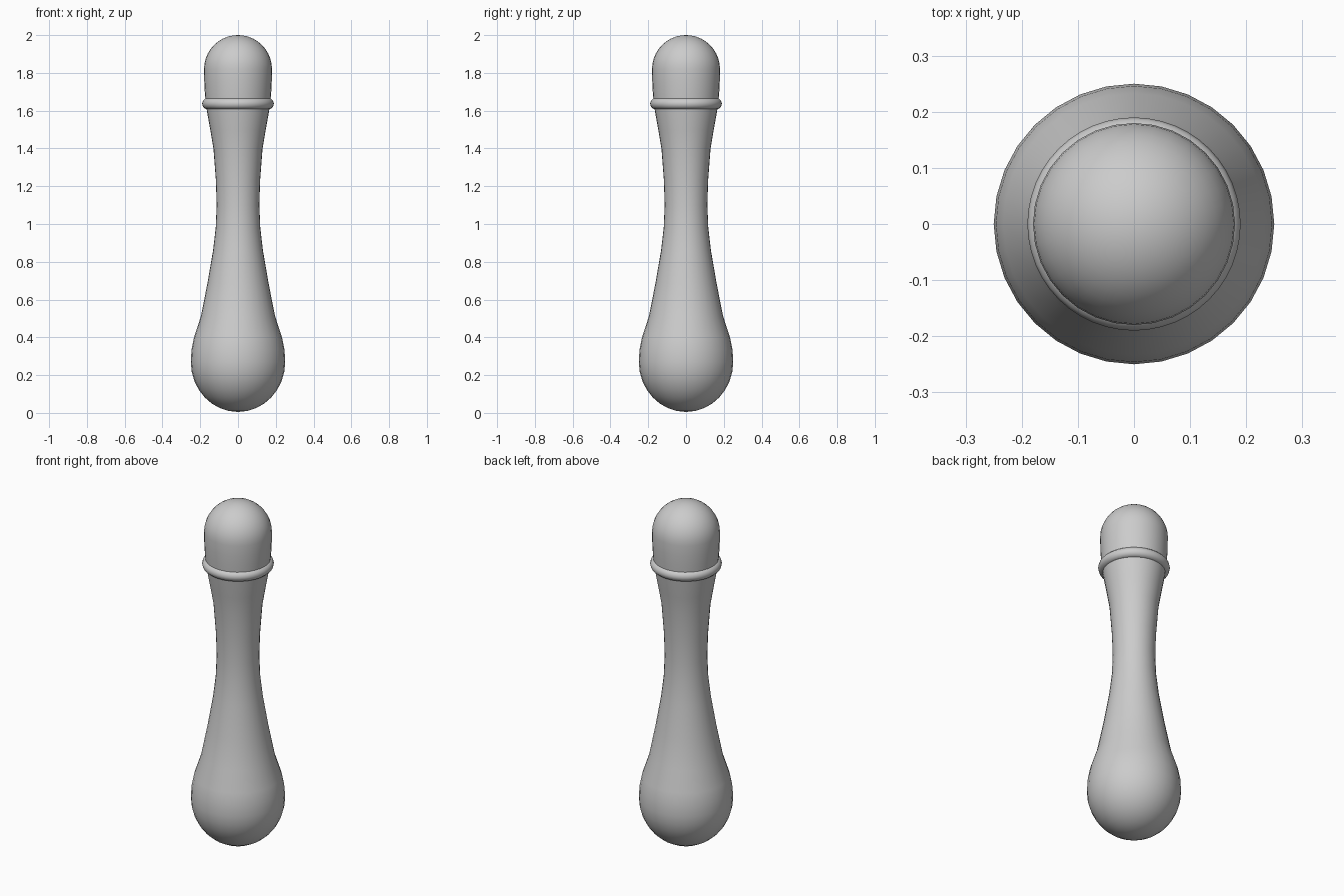
import bpy, bmesh, math

if "Cube" in bpy.data.objects:
    bpy.data.objects.remove(bpy.data.objects["Cube"])


def lathe(name, profile, sides):
    """Spin a (radius, z) profile about the z axis; radius 0 makes a pole."""
    bm = bmesh.new()
    rings = []
    for r, z in profile:
        if r < 1e-6:
            rings.append([bm.verts.new((0, 0, z))] * sides)
        else:
            rings.append([bm.verts.new((r * math.cos(2 * math.pi * i / sides),
                                        r * math.sin(2 * math.pi * i / sides), z))
                          for i in range(sides)])
    for a, b in zip(rings, rings[1:]):
        for i in range(sides):
            j = (i + 1) % sides
            bm.faces.new(list(dict.fromkeys((a[i], a[j], b[j], b[i]))))
    bmesh.ops.recalc_face_normals(bm, faces=bm.faces)
    for f in bm.faces:
        f.smooth = True
    mesh = bpy.data.meshes.new(name)
    bm.to_mesh(mesh)
    bm.free()
    obj = bpy.data.objects.new(name, mesh)
    bpy.context.collection.objects.link(obj)
    return obj


# Handle: rounded bulb at the bottom, narrow waist, flare up to the collar
bulb = [(0.25 * math.sin(math.pi / 2 * i / 8),
         0.27 - 0.265 * math.cos(math.pi / 2 * i / 8)) for i in range(9)]
shaft = [(0.246, 0.335), (0.233, 0.4), (0.197, 0.51), (0.163, 0.68),
         (0.132, 0.86), (0.118, 0.98), (0.113, 1.1), (0.117, 1.23),
         (0.130, 1.4), (0.147, 1.5), (0.165, 1.6), (0.171, 1.64)]
lathe("handle", bulb + shaft, 32)

# Domed head above the collar
dome = [(0.18 * math.cos(math.pi / 2 * i / 10),
         1.82 + 0.18 * math.sin(math.pi / 2 * i / 10)) for i in range(11)]
lathe("domed_head", [(0.171, 1.64), (0.176, 1.7), (0.179, 1.76)] + dome, 32)

# Collar ring
bpy.ops.mesh.primitive_torus_add(major_segments=48, minor_segments=12,
                                 major_radius=0.16, minor_radius=0.03,
                                 location=(0, 0, 1.637))
collar = bpy.context.object
collar.name = "collar_ring"
bpy.ops.object.shade_smooth()
